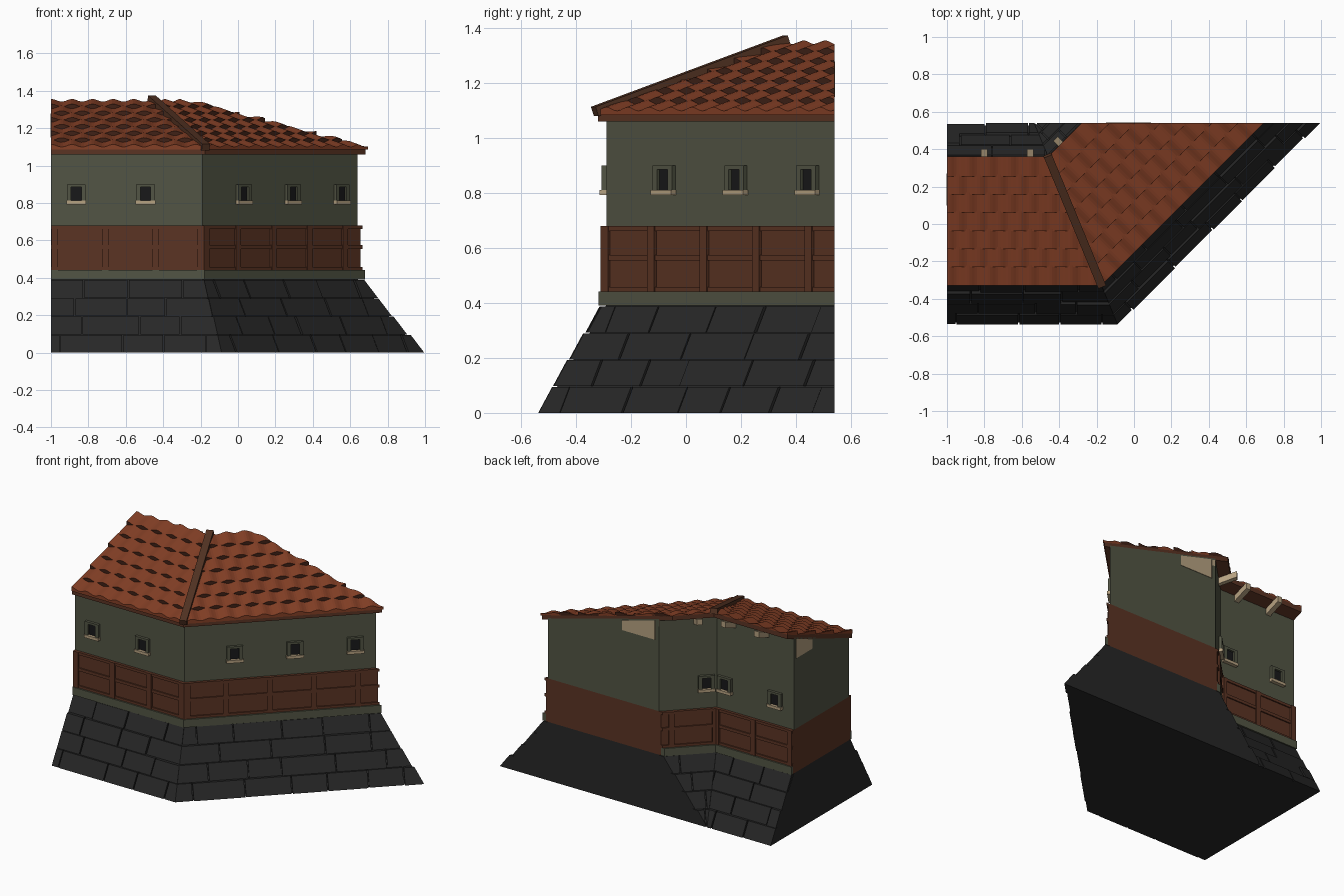
import bpy, bmesh, math, random
from mathutils import Matrix, Vector

random.seed(4)
if "Cube" in bpy.data.objects:
    bpy.data.objects.remove(bpy.data.objects["Cube"])


def material(name, r, g, b):
    m = bpy.data.materials.new(name)
    m.use_nodes = True
    m.diffuse_color = (r, g, b, 1)
    m.node_tree.nodes["Principled BSDF"].inputs["Base Color"].default_value = (r, g, b, 1)
    return m


STONE = material("dark stone", .02, .02, .02)
PLASTER = material("green plaster", .085, .09, .058)
WOOD = material("brown timber", .105, .034, .017)
TILE = material("red roof tile", .23, .05, .019)
TILE_EDGE = material("dark tile edge", .05, .015, .008)
TRIM = material("dark hip timber", .085, .032, .016)
PALE = material("pale timber", .47, .36, .22)
GLASS = material("window dark", .009, .009, .01)

# Two wall arms meet at the bend: u runs along an arm, v points outward
BEND = Vector((-.31, 0, 0))
H = math.sqrt(.5)
ARMS = [(Vector((-1, 0, 0)), Vector((0, -1, 0))),
        (Vector((H, H, 0)), Vector((H, -H, 0)))]
START, END = -.7, 1.8
WALL = .29


def prism(bm, profile, u0, u1):
    """Extrude a (v, z) profile along the arm."""
    a = [bm.verts.new((u0, v, z)) for v, z in profile]
    b = [bm.verts.new((u1, v, z)) for v, z in profile]
    bm.faces.new(a)
    bm.faces.new(b[::-1])
    for i in range(len(a)):
        j = (i + 1) % len(a)
        bm.faces.new((a[i], b[i], b[j], a[j]))


def box(bm, u0, u1, v0, v1, z0, z1):
    prism(bm, [(v0, z0), (v1, z0), (v1, z1), (v0, z1)], u0, u1)


def finish(name, bm, mats):
    bmesh.ops.recalc_face_normals(bm, faces=bm.faces)
    me = bpy.data.meshes.new(name)
    bm.to_mesh(me)
    bm.free()
    for m in mats:
        me.materials.append(m)
    ob = bpy.data.objects.new(name, me)
    bpy.context.collection.objects.link(ob)
    return ob


def part(name, mats, build, grow=0):
    """Build a part on both arms, mitred at the bend and cut at the ends."""
    total = bmesh.new()
    for k, (u, v) in enumerate(ARMS):
        bm = bmesh.new()
        build(bm)
        frame = Matrix((u, v, (0, 0, 1))).transposed().to_4x4()
        bm.transform(Matrix.Translation(BEND) @ frame)
        cuts = [(BEND, ARMS[1 - k][0] - u),
                (Vector((-1 - grow, 0, 0)), Vector((-1, 0, 0))),
                (Vector((0, .54 + grow, 0)), Vector((0, 1, 0)))]
        for co, no in cuts:
            geom = bm.verts[:] + bm.edges[:] + bm.faces[:]
            bmesh.ops.bisect_plane(bm, geom=geom, plane_co=co, plane_no=no,
                                   clear_outer=True, dist=1e-5)
            rim = [e for e in bm.edges if e.is_boundary]
            if rim:
                bmesh.ops.holes_fill(bm, edges=rim, sides=0)
        tmp = bpy.data.meshes.new("tmp")
        bm.to_mesh(tmp)
        bm.free()
        total.from_mesh(tmp)
        bpy.data.meshes.remove(tmp)
    return finish(name, total, mats)


# Battered stone base: solid core with courses of slabs on both faces
BASE_TOP, ROWS = .39, 4


def batter(z):
    return .53 - .235 * z / BASE_TOP


def base_core(bm):
    b, t = batter(0) - .004, batter(BASE_TOP) - .004
    prism(bm, [(-b, 0), (b, 0), (t, BASE_TOP), (-t, BASE_TOP)], START, END)


def base_stones(bm):
    step = BASE_TOP / ROWS
    for s in (-1, 1):
        for r in range(ROWS):
            z0, z1 = r * step, (r + 1) * step - .003
            u = START - random.uniform(0, .2)
            while u < END:
                w = random.uniform(.2, .34)
                out = random.uniform(.004, .013)
                prism(bm, [(s * (batter(z0) - .03), z0), (s * (batter(z0) + out), z0),
                           (s * (batter(z1) + out + .006), z1),
                           (s * (batter(z1) - .03), z1)], u, u + w - .007)
                u += w


part("base_core", [STONE], base_core)
part("base_stones", [STONE], base_stones)

# Roof slope: underside height at a given v
EAVE, BACK = .32, -.36


def under(v):
    return 1.06 + .37 * (EAVE - v)


# Walls
def upper_wall(bm):
    prism(bm, [(-WALL, .68), (WALL, .68), (WALL, under(WALL) + .01),
               (-WALL, under(-WALL) + .01)], START, END)


def timber_band(bm):
    box(bm, START, END, -.3, .3, BASE_TOP, .68)


def band_frame(bm):
    for s in (-1, 1):
        for z, h in ((.44, .018), (.555, .02), (.662, .018)):
            box(bm, START, END, s * .3, s * .308, z, z + h)
        for u in (.13, .40, .67, .94, 1.21):
            box(bm, u - .018, u + .018, s * .3, s * .312, .44, .68)
        # posts on either side of the bend
        corner = -s * .12
        box(bm, corner - .05, corner + .03, s * .3, s * .312, .44, .68)


def ledge(bm):
    for s in (-1, 1):
        box(bm, START, END, s * .3, s * .318, BASE_TOP, .442)


part("upper_wall", [PLASTER], upper_wall)
part("timber_band", [WOOD], timber_band)
part("band_frame", [WOOD], band_frame)
part("ledge", [PLASTER], ledge)


# Windows on both faces of each arm
def each_window(bm, make):
    for s in (-1, 1):
        for u in (.185, .555, .925):
            make(bm, u, s)


def window_frame(bm, u, s):
    for d in (-1, 1):
        box(bm, u + d * .027, u + d * .05, s * WALL, s * .308, .81, .9)
    box(bm, u - .027, u + .027, s * WALL, s * .308, .885, .9)


def window_pane(bm, u, s):
    box(bm, u - .027, u + .027, s * WALL, s * .295, .81, .885)


def window_sill(bm, u, s):
    box(bm, u - .053, u + .053, s * WALL, s * .314, .793, .812)


part("window_frames", [PLASTER], lambda bm: each_window(bm, window_frame))
part("window_panes", [GLASS], lambda bm: each_window(bm, window_pane))
part("window_sills", [PALE], lambda bm: each_window(bm, window_sill))


# Roof timbers
def roof_board(bm):
    prism(bm, [(EAVE, under(EAVE)), (EAVE, under(EAVE) + .03),
               (BACK, under(BACK) + .03), (BACK, under(BACK))], START, END)


def plate_beam(bm):
    prism(bm, [(-.27, 1.15), (-.1, 1.15), (-.1, under(-.1)),
               (-.27, under(-.27))], START, END)


def rafter_ends(bm):
    for u in (.245, .49):
        prism(bm, [(-.25, under(-.25)), (-.4, under(-.4)),
                   (-.4, under(-.4) - .04), (-.25, under(-.25) - .04)],
              u - .017, u + .017)


part("roof_board", [WOOD], roof_board)
part("plate_beam", [PALE], plate_beam, grow=.003)
part("rafter_ends", [PALE], rafter_ends)


# Overlapping courses of wavy tiles
def roof_tiles(bm):
    courses, du = 7, .0138
    pitch = (EAVE - BACK) / courses
    for r in range(courses):
        low = EAVE + .008 - r * pitch
        high = max(low - pitch * 1.1, BACK)
        prev = None
        for i in range(int((END - START) / du)):
            u = START + i * du
            wave = .007 * math.sin(math.tau * (u / .11 + r * .5))
            z0, z1 = under(low) + .028, under(high) + .028
            ring = [bm.verts.new((u, v, z)) for v, z in
                    ((low, z0), (low, z0 + .021 + wave),
                     (high, z1 + .009 + wave), (high, z1))]
            if prev:
                for j in range(4):
                    n = (j + 1) % 4
                    f = bm.faces.new((prev[j], ring[j], ring[n], prev[n]))
                    f.material_index = 1 if j == 0 and r else 0
            else:
                bm.faces.new(ring)
            prev = ring
        bm.faces.new(prev[::-1])


part("roof_tiles", [TILE, TILE_EDGE], roof_tiles)

# Hip beam over the roof bend
p0, p1 = Vector((-.172, -.332, 1.097)), Vector((-.462, .367, 1.357))
d = p1 - p0
bm = bmesh.new()
bmesh.ops.create_cube(bm, size=1, matrix=Matrix.LocRotScale(
    (p0 + p1) / 2, d.to_track_quat('Y', 'Z'), Vector((.045, d.length, .036))))
finish("hip_beam", bm, [TRIM])
